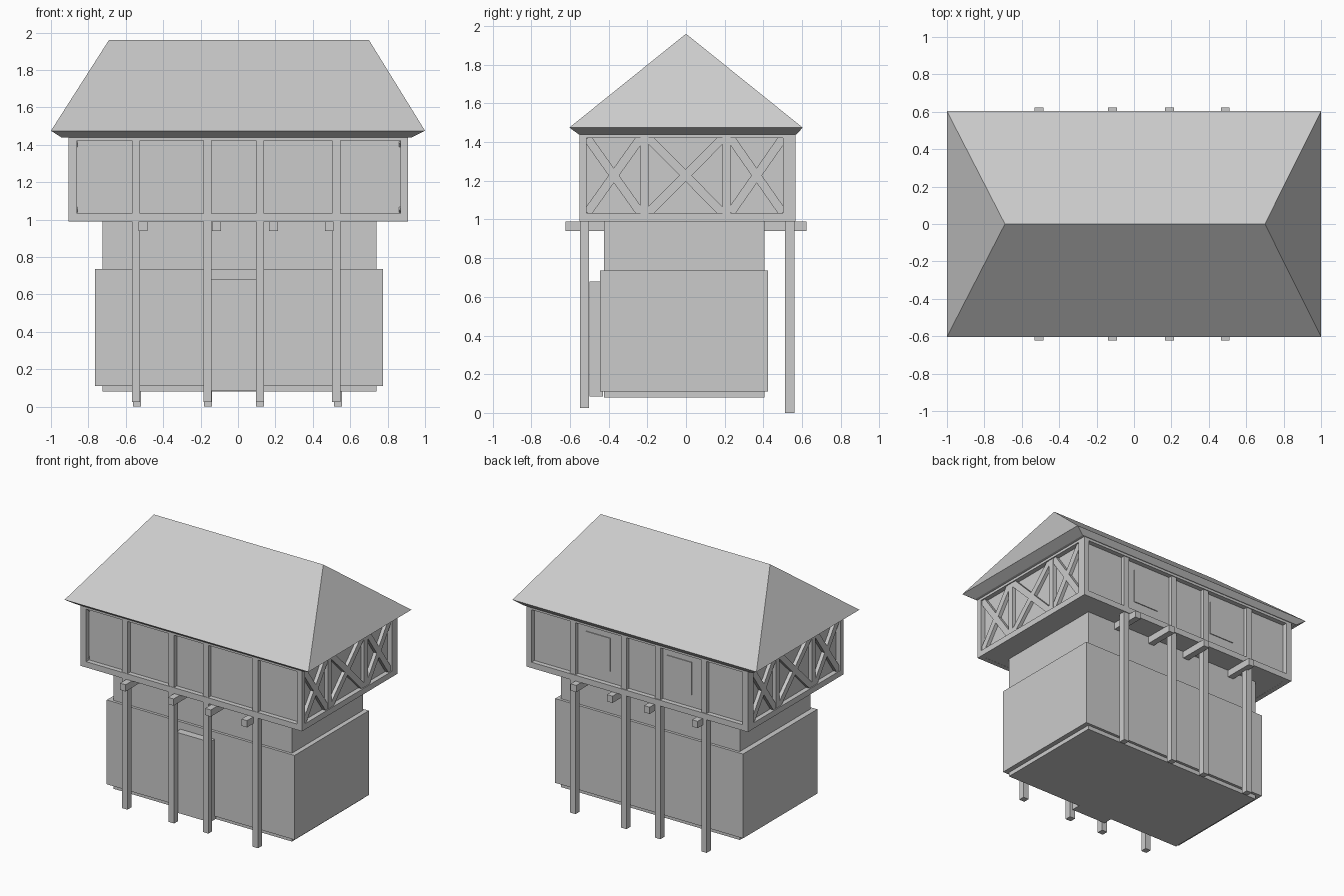
import bpy, bmesh, math
from mathutils import Vector

if "Cube" in bpy.data.objects:
    bpy.data.objects.remove(bpy.data.objects["Cube"])


def mesh_object(name, verts, faces):
    me = bpy.data.meshes.new(name)
    me.from_pydata(verts, [], faces)
    bm = bmesh.new()
    bm.from_mesh(me)
    bmesh.ops.recalc_face_normals(bm, faces=bm.faces)
    bm.to_mesh(me)
    bm.free()
    ob = bpy.data.objects.new(name, me)
    bpy.context.collection.objects.link(ob)
    return ob


def box(name, x, y, z):
    """Box from (min, max) ranges, origin at its centre."""
    c = Vector([(a + b) / 2 for a, b in (x, y, z)])
    verts = [Vector((i, j, k)) - c for i in x for j in y for k in z]
    faces = [(0, 1, 3, 2), (4, 5, 7, 6), (0, 1, 5, 4),
             (2, 3, 7, 6), (0, 2, 6, 4), (1, 3, 7, 5)]
    ob = mesh_object(name, verts, faces)
    ob.location = c
    return ob


def brace(name, x, p, q, width):
    """Diagonal timber in the yz plane from p to q."""
    d = Vector(q) - Vector(p)
    mid = (Vector(p) + Vector(q)) / 2
    ob = box(name, x, (-d.length / 2, d.length / 2), (-width / 2, width / 2))
    ob.location.y, ob.location.z = mid
    ob.rotation_euler.x = math.atan2(d.y, d.x)
    return ob


# Main dimensions
X0, X1, Y0, Y1 = -0.905, 0.91, -0.55, 0.567   # upper storey
Z0, Z1 = 0.99, 1.44
R = 0.035                                     # panel recess

# Lower storey: core with a thicker wall around it
box("lower_core", (-0.725, 0.74), (-0.425, 0.405), (0.08, Z0))
box("lower_wall", (-0.765, 0.775), (-0.445, 0.425), (0.11, 0.735))
box("front_door", (-0.16, 0.12), (-0.50, -0.43), (0.085, 0.68))

# Upper storey: recessed walls
box("upper_walls", (X0 + R, X1 - R), (Y0 + R, Y1 - R), (Z0 + 0.001, Z1))

# Timber frame: corner posts and rails
for xr in ((X0, X0 + 0.045), (X1 - 0.04, X1)):
    for yr in ((Y0, Y0 + 0.035), (Y1 - 0.065, Y1)):
        box("corner_post", xr, yr, (Z0, Z1))
for zr in ((Z0, 1.033), (1.422, Z1)):
    for yr in ((Y0, Y0 + R), (Y1 - R, Y1)):
        box("long_rail", (X0 + 0.04, X1 - 0.035), yr, zr)
    for xr in ((X0, X0 + R), (X1 - R, X1)):
        box("gable_rail", xr, (Y0 + 0.03, Y1 - 0.06), zr)

# Tall posts running up both long sides
for x in (-0.545, -0.163, 0.118, 0.525):
    box("front_post", (x - 0.022, x + 0.022), (Y0 + 0.003, -0.502), (0.025, Z1))
for x in (-0.54, -0.161, 0.118, 0.535):
    box("back_post", (x - 0.022, x + 0.022), (0.512, Y1 - 0.006), (0, Z1))

# Floor beams sticking out front and back
for x in (-0.508, -0.115, 0.19, 0.487):
    box("floor_beam", (x - 0.023, x + 0.023), (-0.623, 0.622), (0.94, Z0))

# Gable posts and crossed braces on both ends
for xr in ((X0 + 0.007, X0 + 0.05), (X1 - 0.05, X1 - 0.007)):
    for y in (-0.215, 0.21):
        box("gable_post", xr, (y - 0.021, y + 0.021), (1.02, 1.43))
    inner = (xr[0] + 0.002, xr[1] - 0.002)
    for a, b in ((-0.51, -0.236), (-0.194, 0.189), (0.231, 0.50)):
        brace("gable_brace", inner, (a, 1.035), (b, 1.42), 0.045)
        brace("gable_brace", inner, (a, 1.42), (b, 1.035), 0.044)

# Shutters on the back wall
for x in (0.345, -0.32):
    box("back_shutter", (x - 0.1, x + 0.1), (Y1 - R - 0.02, Y1 - R + 0.006), (1.12, 1.365))

# Hipped roof with a bevelled eave
verts = [(-0.945, -0.555, Z1), (0.93, -0.555, Z1), (0.93, 0.572, Z1), (-0.945, 0.572, Z1),
         (-1, -0.603, 1.475), (1, -0.603, 1.475), (1, 0.603, 1.475), (-1, 0.603, 1.475),
         (-0.69, 0, 1.96), (0.70, 0, 1.96)]
faces = [(0, 1, 2, 3), (0, 1, 5, 4), (1, 2, 6, 5), (2, 3, 7, 6), (3, 0, 4, 7),
         (4, 5, 9, 8), (6, 7, 8, 9), (5, 6, 9), (7, 4, 8)]
mesh_object("hipped_roof", verts, faces)
